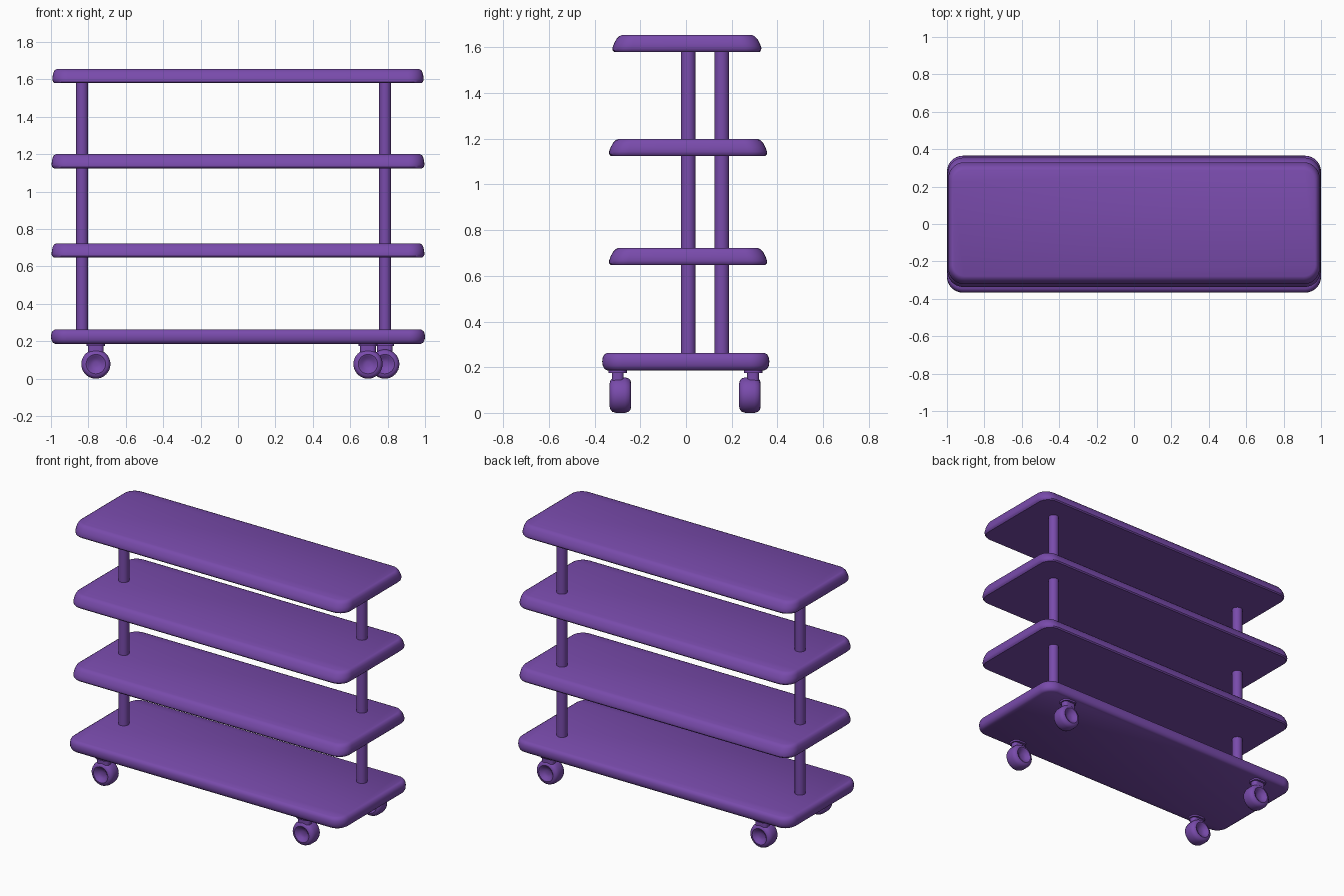
import bpy, bmesh, math

if "Cube" in bpy.data.objects:
    bpy.data.objects.remove(bpy.data.objects["Cube"])

purple = bpy.data.materials.new("purple")
purple.diffuse_color = (0.19, 0.07, 0.41, 1)
purple.use_nodes = True
purple.node_tree.nodes["Principled BSDF"].inputs["Base Color"].default_value = purple.diffuse_color


def finish(name, bm, angle=35):
    bmesh.ops.recalc_face_normals(bm, faces=bm.faces)
    me = bpy.data.meshes.new(name)
    bm.to_mesh(me)
    bm.free()
    me.materials.append(purple)
    ob = bpy.data.objects.new(name, me)
    bpy.context.collection.objects.link(ob)
    bpy.ops.object.select_all(action='DESELECT')
    ob.select_set(True)
    bpy.context.view_layer.objects.active = ob
    bpy.ops.object.shade_smooth_by_angle(angle=math.radians(angle))
    return ob


def loft(bm, rings):
    """Skin closed rings of points and cap both ends."""
    loops = [[bm.verts.new(p) for p in r] for r in rings]
    n = len(loops[0])
    for a, b in zip(loops, loops[1:]):
        for i in range(n):
            j = (i + 1) % n
            bm.faces.new((a[i], a[j], b[j], b[i]))
    bm.faces.new(loops[0])
    bm.faces.new(loops[-1])


def rounded_rect(x0, x1, y0, y1, r, z, seg=7):
    pts = []
    corners = [(x1 - r, y1 - r), (x0 + r, y1 - r), (x0 + r, y0 + r), (x1 - r, y0 + r)]
    for k, (cx, cy) in enumerate(corners):
        for i in range(seg + 1):
            a = math.pi / 2 * (k + i / seg)
            pts.append((cx + r * math.cos(a), cy + r * math.sin(a), z))
    return pts


def shelf(name, x, y0, y1, z0, z1, profile):
    bm = bmesh.new()
    loft(bm, [rounded_rect(-x + ix, x - ix, y0 + iy, y1 - iy, 0.085 - ix, z0 + t * (z1 - z0))
              for ix, iy, t in profile])
    finish(name, bm)


# edge profiles: inset in x, inset in y, height fraction
domed = [(0.012, 0.008, 0), (0.004, 0.001, 0.1), (0, 0, 0.25), (0.002, 0.007, 0.5),
         (0.006, 0.017, 0.75), (0.013, 0.029, 0.92), (0.024, 0.043, 1)]
bullnose = [(0.022, 0.022, 0), (0.009, 0.009, 0.1), (0.002, 0.002, 0.28), (0, 0, 0.5),
            (0.002, 0.002, 0.72), (0.009, 0.009, 0.9), (0.022, 0.022, 1)]

# four shelves
shelf("top_shelf", 0.993, -0.322, 0.33, 1.58, 1.655, domed)
shelf("upper_shelf", 0.997, -0.337, 0.355, 1.125, 1.20, domed)
shelf("lower_shelf", 0.997, -0.337, 0.355, 0.647, 0.723, domed)
shelf("base_shelf", 1.0, -0.367, 0.365, 0.186, 0.263, bullnose)


def circle(cx, cy, r, z, n=32):
    return [(cx + r * math.cos(2 * math.pi * i / n), cy + r * math.sin(2 * math.pi * i / n), z)
            for i in range(n)]


# two offset posts
for name, x, y in (("left_post", -0.833, 0.01), ("right_post", 0.787, 0.157)):
    bm = bmesh.new()
    loft(bm, [circle(x, y, 0.032, 0.262), circle(x, y, 0.032, 1.582)])
    finish(name, bm)

# dished wheel profile: radius, offset along axle
wheel = [(0.012, -0.026), (0.03, -0.03), (0.042, -0.042), (0.052, -0.047), (0.064, -0.044),
         (0.073, -0.036), (0.078, -0.02)]
wheel += [(r, -o) for r, o in reversed(wheel)]

# four casters: wheel, fork block and mounting plate
for name, x, y in (("front_left", -0.76, -0.287), ("front_right", 0.695, -0.287),
                   ("back_left", -0.76, 0.28), ("back_right", 0.785, 0.28)):
    bm = bmesh.new()
    loft(bm, [[(x + r * math.cos(2 * math.pi * i / 32), y + o, 0.078 + r * math.sin(2 * math.pi * i / 32))
               for i in range(32)] for r, o in wheel])
    finish(name + "_wheel", bm)
    bm = bmesh.new()
    sy = y - 0.012 if y < 0 else y + 0.014
    loft(bm, [rounded_rect(x - 0.042, x + 0.042, sy - 0.026, sy + 0.026, 0.02, z) for z in (0.135, 0.176)])
    loft(bm, [rounded_rect(x - 0.05, x + 0.05, sy - 0.04, sy + 0.04, 0.03, z) for z in (0.175, 0.188)])
    finish(name + "_caster_mount", bm)
